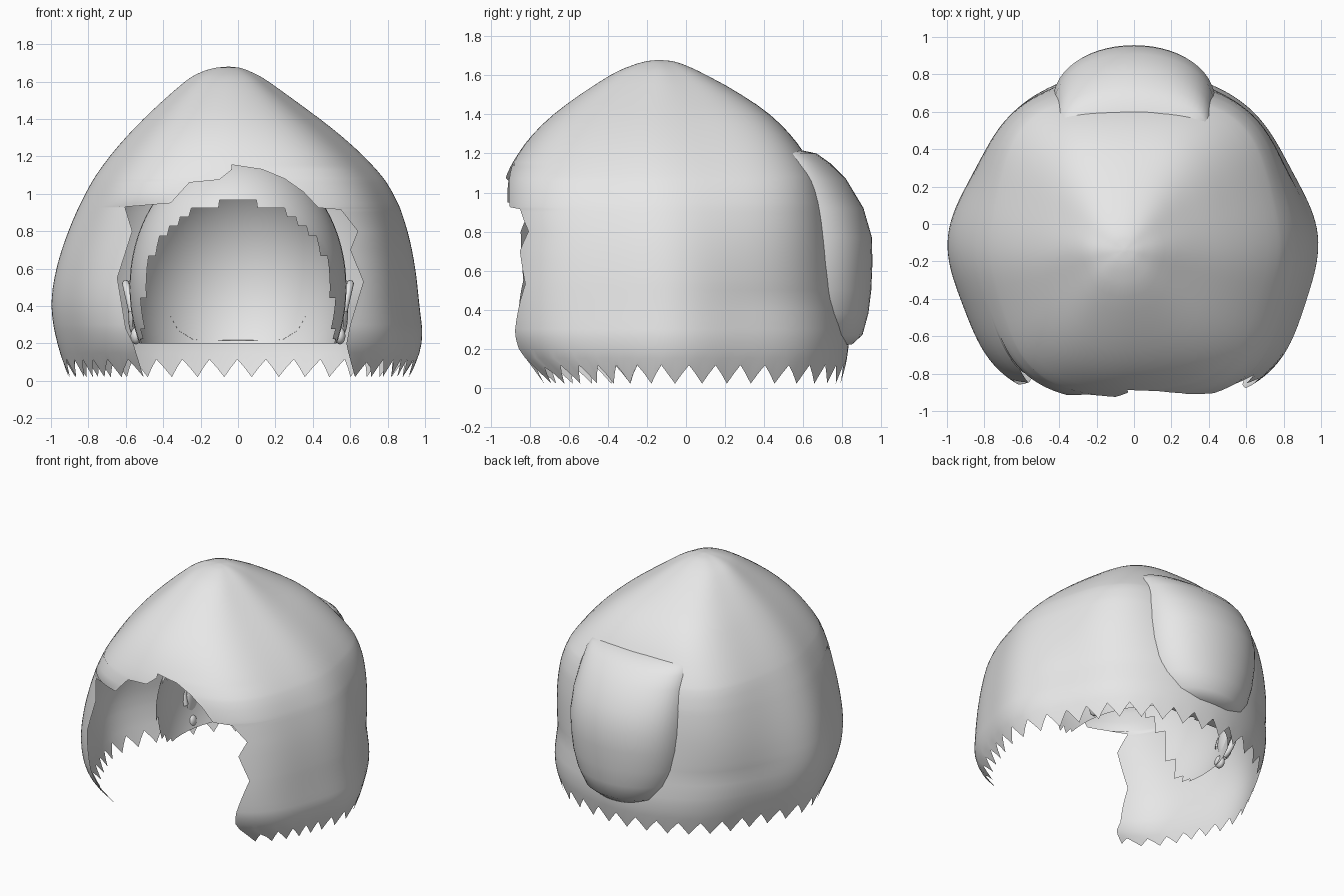
import bpy, bmesh, math
from mathutils import Vector

if "Cube" in bpy.data.objects:
    bpy.data.objects.remove(bpy.data.objects["Cube"])

grey = bpy.data.materials.new("light_grey")
grey.diffuse_color = (0.8, 0.8, 0.8, 1)
grey.use_nodes = True
grey.node_tree.nodes["Principled BSDF"].inputs["Base Color"].default_value = grey.diffuse_color


def lerp_table(table, z):
    """Linear interpolation in rows whose first entry is the height."""
    if z <= table[0][0]:
        return table[0][1:]
    for a, b in zip(table, table[1:]):
        if z <= b[0]:
            t = (z - a[0]) / (b[0] - a[0])
            return [p + (q - p) * t for p, q in zip(a[1:], b[1:])]
    return table[-1][1:]


def smooth_table(table, z):
    """Interpolation rounded by averaging around the height."""
    r = min(.09, max(z, 0), max(0, (1.68 - z) * .6))
    samples = [lerp_table(table, z + r * (i / 4 - 1)) for i in range(9)]
    return [sum(s) / 9 for s in zip(*samples)]


def finish(bm, name, angle=60):
    me = bpy.data.meshes.new(name)
    bmesh.ops.remove_doubles(bm, verts=bm.verts[:], dist=0.0005)
    bm.to_mesh(me)
    bm.free()
    ob = bpy.data.objects.new(name, me)
    bpy.context.collection.objects.link(ob)
    me.materials.append(grey)
    bpy.ops.object.select_all(action='DESELECT')
    ob.select_set(True)
    bpy.context.view_layer.objects.active = ob
    bpy.ops.object.shade_smooth_by_angle(angle=math.radians(angle))
    return ob


def skin(rows, name, angle=60):
    """Quad grid through equally long rows of points."""
    bm = bmesh.new()
    vs = [[bm.verts.new(p) for p in r] for r in rows]
    for r0, r1 in zip(vs, vs[1:]):
        for i in range(len(r0) - 1):
            bm.faces.new((r0[i], r0[i + 1], r1[i + 1], r1[i]))
    return finish(bm, name, angle)


# Outer shell: height, left, right, front and back extents
SHELL = [(0, -.90, .91, -.78, .79), (.2, -.97, .995, -.96, .84),
         (.4, -1.005, .97, -.98, .825), (.6, -.975, .95, -.97, .80),
         (.8, -.91, .91, -.96, .77), (1.0, -.82, .84, -.955, .72),
         (1.15, -.73, .73, -.90, .645), (1.35, -.56, .51, -.75, .50),
         (1.5, -.40, .30, -.55, .30), (1.6, -.29, .17, -.40, .11),
         (1.65, -.21, .08, -.29, .01), (1.675, -.12, .01, -.20, -.07),
         (1.68, -.05, -.05, -.14, -.14)]
# Ragged face opening: height and half width on either side
RIGHT = [(0, .62), (.2, .58), (.3, .60), (.53, .67), (.7, .60), (.8, .64),
         (.915, .55), (.925, .43), (1.01, .35), (1.08, .25), (1.13, .13), (1.155, 0)]
LEFT = [(0, .50), (.2, .56), (.28, .60), (.55, .645), (.8, .565), (.93, .605),
        (.95, .36), (1.06, .26), (1.075, .10), (1.155, 0)]


def bump(a, z):
    """Front corners, flatter sides and a fuller upper back."""
    s, c = math.sin(a), math.cos(a)
    k = 1 - .03 * (1 - math.cos(6 * (a - math.pi / 2))) * s * s
    if c > 0:
        fade = min(1, max(0, (1.75 - z) / .7))
        return k + (.095 if s > 0 else .07) * math.sin(2 * a) ** 2 * fade
    up = min(1, max(0, (z - .45) / .6)) * min(1, max(0, (1.7 - z) / .3))
    return k + .11 * math.sin(2 * a) ** 2 * up


def shell_point(a, z):
    xl, xr, yf, yb = smooth_table(SHELL, z)
    cx, cy = -.05 * z / 1.68, -.1 - .04 * z / 1.68
    s, c, k = math.sin(a), math.cos(a), bump(a, z)
    x = cx + (xr - cx if s > 0 else cx - xl) * s * k
    y = cy - (cy - yf if c > 0 else yb - cy) * c * k
    return Vector((x, y, z))


def edge_angle(x, z):
    """Angle from the front at which the shell reaches x."""
    lo, hi = -1.3, 1.3
    for _ in range(24):
        m = (lo + hi) / 2
        if shell_point(m, z).x < x:
            lo = m
        else:
            hi = m
    return lo


def spread(a, b, n):
    return [a + (b - a) * i / n for i in range(n)]


# Columns shift beside the opening only; the rest stay upright
heights = {.15 + .05 * i for i in range(30)} | {1.625, 1.64, 1.66, 1.67, 1.675, 1.679}
for t in (RIGHT, LEFT):
    for r in t:
        if r[0] > .1:
            heights = {h for h in heights if abs(h - r[0]) > .012} | {r[0]}
heights |= {r[0] for t in (RIGHT, LEFT) for r in t if r[0] > .1} | {1.68}
SIDE = 1.3
rows = []
for z in [0] + sorted(heights):
    closed = z >= 1.155
    a0 = 0 if closed else edge_angle(lerp_table(RIGHT, z)[0], z)
    a1 = 0 if closed else edge_angle(-lerp_table(LEFT, z)[0], z)
    angles = (spread(a0, SIDE, 20) + spread(SIDE, math.tau - SIDE, 92)
              + spread(math.tau - SIDE, a1 + math.tau, 20) + [a1 + math.tau])
    # saw-tooth hem on the lowest row
    rows.append([shell_point(a, z if z else (.02, .07, .115, .07)[i % 4])
                 for i, a in enumerate(angles)])
skin(rows, "outer_hair_shell", 70)

# Bun at the back: height, half width, inner y, outer y
BUN = [(.215, .02, .60, .62), (.22, .24, .60, .85), (.27, .32, .60, .905),
       (.38, .38, .60, .935), (.5, .415, .60, .95), (.64, .435, .60, .956),
       (.77, .44, .60, .953), (.92, .435, .58, .91), (1.07, .42, .54, .82),
       (1.15, .41, .52, .74), (1.2, .39, .50, .67), (1.215, .33, .48, .60)]
rows = []
for z, w, y0, y1 in BUN:
    rows.append([(w * math.cos(t), y0 + (y1 - y0) * max(math.sin(t), 0) ** .8, z)
                 for t in (math.pi * i / 28 for i in range(29))])
skin(rows, "hair_bun")

# Inner scalp: dome with a stepped arch cut out of the front
bm = bmesh.new()
bmesh.ops.create_uvsphere(bm, u_segments=56, v_segments=40, radius=1)
for v in bm.verts:
    v.co = Vector((v.co.x * .58, v.co.y * .67 + .10, v.co.z * .72 + .5))
bmesh.ops.bisect_plane(bm, geom=bm.verts[:] + bm.edges[:] + bm.faces[:],
                       plane_co=(0, 0, .2), plane_no=(0, 0, 1), clear_inner=True)
gone = []
for f in bm.faces:
    c = f.calc_center_median()
    arch = abs(c.x / .51) ** 2.3 + (max(c.z - .35, 0) / .6) ** 2.3
    if c.y < .08 and arch < 1:
        gone.append(f)
bmesh.ops.delete(bm, geom=gone, context='FACES')
finish(bm, "inner_scalp")

# Ears: flattened bowl, curled rim and lobe on each side
for side, label in ((1, "right"), (-1, "left")):
    bm = bmesh.new()
    for off, size in (((.565, .28, .38), (.025, .08, .13)),
                      ((.545, .24, .24), (.03, .04, .045))):
        ret = bmesh.ops.create_uvsphere(bm, u_segments=14, v_segments=10, radius=1)
        for v in ret["verts"]:
            v.co = Vector([v.co[i] * size[i] + off[i] for i in range(3)])
            v.co.x *= side
    finish(bm, label + "_ear")
    rim = []
    for i in range(25):
        a = -2.2 + 4.6 * i / 24
        rim.append([(side * (.57 + .03 * math.cos(a + .5) + .02 * math.cos(b)),
                     .28 + (.085 + .02 * math.sin(b)) * math.sin(a + .5),
                     .39 + (.13 + .02 * math.sin(b)) * math.cos(a + .5))
                    for b in (math.tau * j / 8 for j in range(9))])
    skin(rim, label + "_ear_rim")
